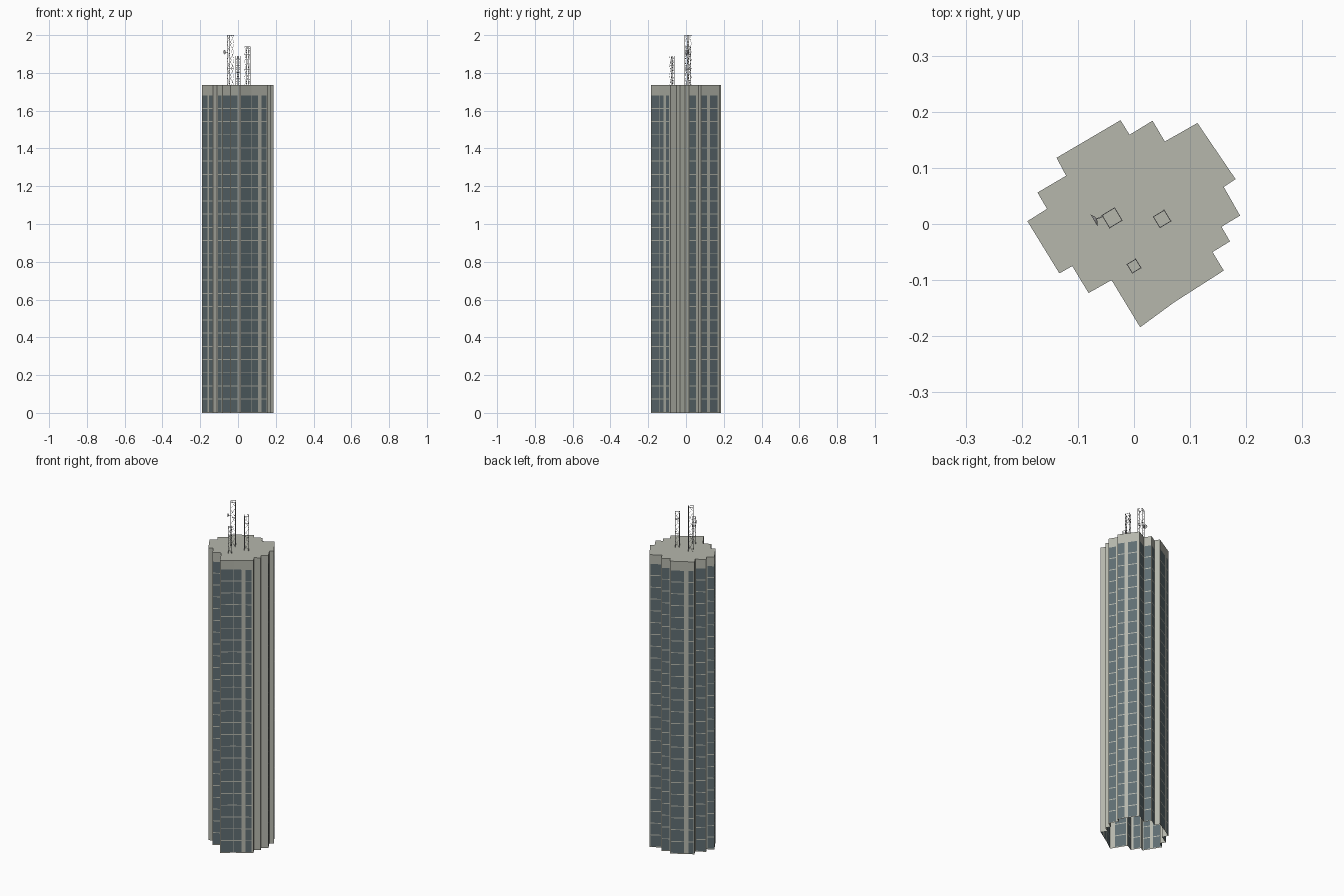
import bpy, bmesh, math
from mathutils import Vector, Matrix

if "Cube" in bpy.data.objects:
    bpy.data.objects.remove(bpy.data.objects["Cube"])


def material(name, rgb):
    m = bpy.data.materials.new(name)
    m.diffuse_color = (*rgb, 1)
    m.use_nodes = True
    m.node_tree.nodes["Principled BSDF"].inputs["Base Color"].default_value = m.diffuse_color
    return m


CONCRETE = material("warm grey concrete", (0.465, 0.475, 0.415))
GLASS = material("blue grey glass", (0.115, 0.155, 0.17))
STEEL = material("light grey steel", (0.45, 0.45, 0.45))

GLASS_TOP, ROOF_Z, FLOORS, SLAB = 1.68, 1.735, 24, 0.005

# Stepped footprint, counter-clockwise: corner x, y, then the glazed spans
# (as fractions) of the wall that runs to the next corner
FOOTPRINT = [
    (0.011, -0.184, [(0.06, 0.96)]),
    (0.071, -0.140, [(0.0, 0.38), (0.6, 0.9)]),
    (0.160, -0.083, []),
    (0.140, -0.050, []),
    (0.171, -0.031, []),
    (0.156, -0.005, []),
    (0.189, 0.015, [(0.05, 0.72)]),
    (0.160, 0.066, []),
    (0.181, 0.080, [(0.03, 0.31), (0.47, 0.88)]),
    (0.113, 0.180, [(0.08, 0.92)]),
    (0.055, 0.147, [(0.1, 0.9)]),
    (0.033, 0.184, [(0.08, 0.92)]),
    (-0.008, 0.159, []),
    (-0.024, 0.185, [(0.04, 0.57), (0.76, 0.97)]),
    (-0.138, 0.118, []),
    (-0.121, 0.086, [(0.08, 0.92)]),
    (-0.172, 0.056, []),
    (-0.155, 0.027, [(0.08, 0.92)]),
    (-0.190, 0.005, [(0.05, 0.48), (0.62, 0.95)]),
    (-0.133, -0.088, []),
    (-0.110, -0.075, [(0.1, 0.75)]),
    (-0.081, -0.123, [(0.05, 0.92)]),
    (-0.040, -0.100, [(0.08, 0.72)]),
]


def finish(bm, name, mats):
    me = bpy.data.meshes.new(name)
    bm.to_mesh(me)
    bm.free()
    for m in mats:
        me.materials.append(m)
    ob = bpy.data.objects.new(name, me)
    bpy.context.collection.objects.link(ob)
    return ob


def wall(bm, a, b, f0, f1, z0, z1, mat):
    p, q = a.lerp(b, f0), a.lerp(b, f1)
    corners = [(p.x, p.y, z0), (q.x, q.y, z0), (q.x, q.y, z1), (p.x, p.y, z1)]
    bm.faces.new([bm.verts.new(c) for c in corners]).material_index = mat


# Tower walls: concrete piers, with glazed spans cut by thin floor slabs
corners = [Vector(row[:2]) for row in FOOTPRINT]
pitch = GLASS_TOP / FLOORS
bm = bmesh.new()
for i, (_, _, spans) in enumerate(FOOTPRINT):
    a, b = corners[i], corners[(i + 1) % len(corners)]
    done = 0.0
    for f0, f1 in spans + [(1.0, 1.0)]:
        if f0 > done:
            wall(bm, a, b, done, f0, 0, GLASS_TOP, 0)
        if f1 > f0:
            for k in range(FLOORS):
                z = k * pitch
                wall(bm, a, b, f0, f1, z, z + SLAB, 0)
                wall(bm, a, b, f0, f1, z + SLAB, z + pitch, 1)
        done = f1
bmesh.ops.remove_doubles(bm, verts=bm.verts, dist=0.00005)
finish(bm, "tower_walls", [CONCRETE, GLASS])

# Roof band and flat roof
bm = bmesh.new()
for i, a in enumerate(corners):
    wall(bm, a, corners[(i + 1) % len(corners)], 0, 1, GLASS_TOP, ROOF_Z, 0)
bm.faces.new([bm.verts.new((c.x, c.y, ROOF_Z)) for c in corners])
bmesh.ops.remove_doubles(bm, verts=bm.verts, dist=0.00005)
finish(bm, "roof_band", [CONCRETE])


def bar(bm, p, q, width):
    p, q = Vector(p), Vector(q)
    turn = (q - p).to_track_quat('Z', 'Y').to_matrix().to_4x4()
    size = Matrix.Diagonal((width, width, (q - p).length, 1))
    bmesh.ops.create_cube(bm, size=1, matrix=Matrix.Translation((p + q) / 2) @ turn @ size)


def lattice_mast(name, x, y, side, top):
    """Square lattice mast with four legs, rings and zigzag braces."""
    bm = bmesh.new()
    r = side / math.sqrt(2)
    legs = [(x + r * math.cos(t), y + r * math.sin(t))
            for t in (math.radians(76 + 90 * k) for k in range(4))]
    bays = max(3, round((top - ROOF_Z) / 0.045))
    step = (top - ROOF_Z) / bays
    for k in range(4):
        a, b = legs[k], legs[(k + 1) % 4]
        bar(bm, (*a, ROOF_Z), (*a, top), 0.0018)
        for n in range(bays):
            z0, z1 = ROOF_Z + n * step, ROOF_Z + (n + 1) * step
            lo, hi = (a, b) if n % 2 else (b, a)
            bar(bm, (*lo, z0), (*hi, z1), 0.0009)
            if n % 2 or n == bays - 1:
                bar(bm, (*a, z1 - 0.001), (*b, z1 - 0.001), 0.0014)
    finish(bm, name, [STEEL])


lattice_mast("tall_mast", -0.039, 0.011, 0.026, 2.0)
lattice_mast("middle_mast", 0.050, 0.009, 0.0226, 1.94)
lattice_mast("short_mast", 0.000, -0.075, 0.018, 1.89)

# Dish on an arm at the side of the tall mast
bm = bmesh.new()
aim = Vector((-0.86, -0.5, 0))
hub = Vector((-0.067, 0.009, 1.91))
bar(bm, (-0.054, 0.014, 1.91), hub, 0.002)
turn = aim.to_track_quat('Z', 'Y').to_matrix().to_4x4()
bmesh.ops.create_cone(bm, cap_ends=True, segments=12, radius1=0.004, radius2=0.012,
                      depth=0.005, matrix=Matrix.Translation(hub + aim * 0.0025) @ turn)
finish(bm, "dish", [STEEL])
